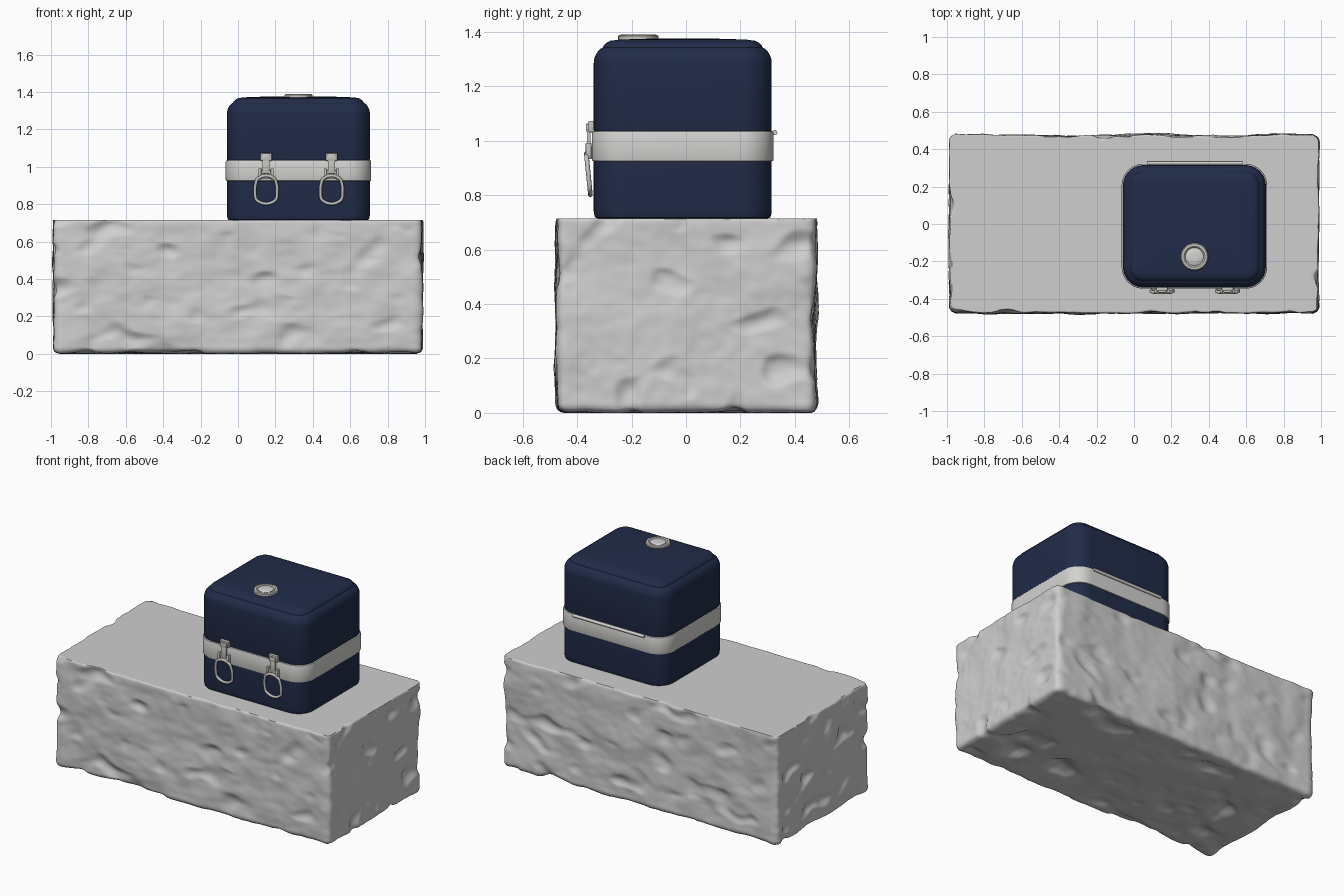
import bpy, bmesh, math
from mathutils import Vector, noise

if "Cube" in bpy.data.objects:
    bpy.data.objects.remove(bpy.data.objects["Cube"], do_unlink=True)


def material(name, color, rough=0.6):
    m = bpy.data.materials.new(name)
    m.use_nodes = True
    m.diffuse_color = (*color, 1)
    bsdf = m.node_tree.nodes["Principled BSDF"]
    bsdf.inputs["Base Color"].default_value = (*color, 1)
    bsdf.inputs["Roughness"].default_value = rough
    return m


STONE = material("pale stone", (0.62, 0.62, 0.62), 0.9)
NAVY = material("navy enamel", (0.015, 0.025, 0.066))
CREAM = material("pale band", (0.65, 0.645, 0.63))
METAL = material("latch metal", (0.56, 0.55, 0.52), 0.4)

BOX_X, BOX_Y = 0.323, -0.012      # centre of the lunch box
HALF_X, HALF_Y = 0.382, 0.327
CORNER = 0.11


def finish(bm, name, mat, angle=35):
    bmesh.ops.recalc_face_normals(bm, faces=bm.faces)
    mesh = bpy.data.meshes.new(name)
    bm.to_mesh(mesh)
    bm.free()
    mesh.materials.append(mat)
    obj = bpy.data.objects.new(name, mesh)
    bpy.context.collection.objects.link(obj)
    bpy.ops.object.select_all(action='DESELECT')
    obj.select_set(True)
    bpy.context.view_layer.objects.active = obj
    bpy.ops.object.shade_smooth_by_angle(angle=math.radians(angle))
    return obj


def loft(name, mat, cx, cy, hx, hy, r, profile, steps=10):
    """Stack rounded rectangles; profile lists (inset, height)."""
    bm = bmesh.new()
    rings = []
    for inset, z in profile:
        rad = max(r - inset, 0.004)
        ring = []
        for k, (sx, sy) in enumerate([(1, 1), (-1, 1), (-1, -1), (1, -1)]):
            for i in range(steps + 1):
                a = math.pi / 2 * (k + i / (steps + 0.01))
                ring.append(bm.verts.new((
                    cx + sx * (hx - inset - rad) + rad * math.cos(a),
                    cy + sy * (hy - inset - rad) + rad * math.sin(a), z)))
        rings.append(ring)
    for a, b in zip(rings, rings[1:]):
        for i in range(len(a)):
            j = (i + 1) % len(a)
            bm.faces.new((a[i], a[j], b[j], b[i]))
    bm.faces.new(rings[0])
    bm.faces.new(rings[-1])
    return finish(bm, name, mat)


def block(name, mat, center, size, bevel=0.004):
    bm = bmesh.new()
    bmesh.ops.create_cube(bm, size=1)
    for v in bm.verts:
        v.co = Vector(center) + v.co * Vector(size)
    bmesh.ops.bevel(bm, geom=bm.edges[:], offset=bevel, segments=2,
                    affect='EDGES', profile=0.5)
    return finish(bm, name, mat)


def wire(name, mat, points, radius, closed=False):
    curve = bpy.data.curves.new(name, 'CURVE')
    curve.dimensions = '3D'
    curve.bevel_depth = radius
    curve.bevel_resolution = 3
    curve.use_fill_caps = True
    curve.resolution_u = 6
    s = curve.splines.new('BEZIER')
    s.bezier_points.add(len(points) - 1)
    for bp, p in zip(s.bezier_points, points):
        bp.co = p
        bp.handle_left_type = bp.handle_right_type = 'AUTO'
    s.use_cyclic_u = closed
    curve.materials.append(mat)
    obj = bpy.data.objects.new(name, curve)
    bpy.context.collection.objects.link(obj)
    return obj


# Rough stone plinth: rounded box, dented sides, flat-cut top
def stone_plinth():
    half = Vector((0.978, 0.468, 0.36))
    mid, edge, top = 0.368, 0.028, 0.715
    bm = bmesh.new()
    bmesh.ops.create_cube(bm, size=2)
    bmesh.ops.subdivide_edges(bm, edges=bm.edges[:], cuts=80, use_grid_fill=True)
    for v in bm.verts:
        p = v.co * half
        core = Vector([max(-(h - edge), min(h - edge, c)) for c, h in zip(p, half)])
        n = (p - core).normalized()
        p = core + n * edge
        q = p + Vector((3.1, 1.7, 5.3))
        d = 0.012 * noise.noise(q * 3) + 0.009 * noise.noise(q * 8)
        d += 0.003 * noise.noise(q * 22)
        d -= 0.05 * max(0, noise.noise(q * Vector((7, 7, 9))) - 0.22)
        p += n * (d + 0.006)
        p.z = min(p.z + mid, top)
        if n.z > 0.95:
            p.z = top
        p.z = max(p.z, 0)
        v.co = p
    return finish(bm, "stone_plinth", STONE, 50)


stone_plinth()

# Lunch box shell
shell = (BOX_X, BOX_Y, HALF_X, HALF_Y, CORNER)
loft("box_base", NAVY, *shell,
     [(0.014, 0.715), (0.005, 0.718), (0.002, 0.728), (0, 0.74), (0, 0.94)])
loft("box_band", CREAM, *shell,
     [(0.002, 0.923), (-0.005, 0.926), (-0.007, 0.932),
      (-0.007, 1.028), (-0.005, 1.033), (0.002, 1.036)])
arc = [(0.06 * (1 - math.cos(t * math.pi / 16)),
        1.285 + 0.065 * math.sin(t * math.pi / 16)) for t in range(6)]
loft("box_lid", NAVY, *shell,
     [(0.003, 1.03), (0, 1.04)] + arc +
     [(0.034, 1.343), (0.037, 1.35), (0.045, 1.359), (0.06, 1.367),
      (0.09, 1.371), (0.16, 1.374), (0.26, 1.376)])

# Round vent button on the lid
loft("vent_button_rim", METAL, BOX_X, -0.175, 0.074, 0.074, 0.074,
     [(0, 1.368), (0, 1.384), (0.005, 1.389), (0.018, 1.39),
      (0.023, 1.386), (0.026, 1.381)])
loft("vent_button_cap", CREAM, BOX_X, -0.175, 0.047, 0.047, 0.047,
     [(0, 1.37), (0, 1.386), (0.004, 1.389), (0.03, 1.39)])

# Two wire latches on the front
for side, x in (("right", 0.15), ("left", 0.5)):
    def plate(part, z, w, h, y, t):
        block(f"{side}_latch_{part}", METAL, (x, y, z), (w, t, h))
    plate("keeper", 1.052, 0.062, 0.042, -0.348, 0.022)
    plate("hook", 1.048, 0.044, 0.03, -0.361, 0.014)
    plate("neck", 1.0, 0.038, 0.075, -0.357, 0.014)
    plate("mount", 0.957, 0.075, 0.045, -0.352, 0.016)
    for sx in (-1, 1):
        plate("ear" + ("_a" if sx < 0 else "_b"), 0.962, 0.016, 0.06, -0.358, 0.022)
        bpy.context.object.location.x = sx * 0.033
    outline = [(0.04, 0.94), (0.056, 0.905), (0.059, 0.865), (0.046, 0.818)]
    loop = outline + [(-a, b) for a, b in reversed(outline)]
    wire(f"{side}_latch_loop", METAL,
         [(x + a, -0.365 + 0.1 * (0.94 - b), b) for a, b in loop], 0.0085, True)

# Hinge rod along the back of the band
wire("back_hinge", CREAM, [(0.07, 0.326, 1.03), (0.58, 0.326, 1.03)], 0.01)
